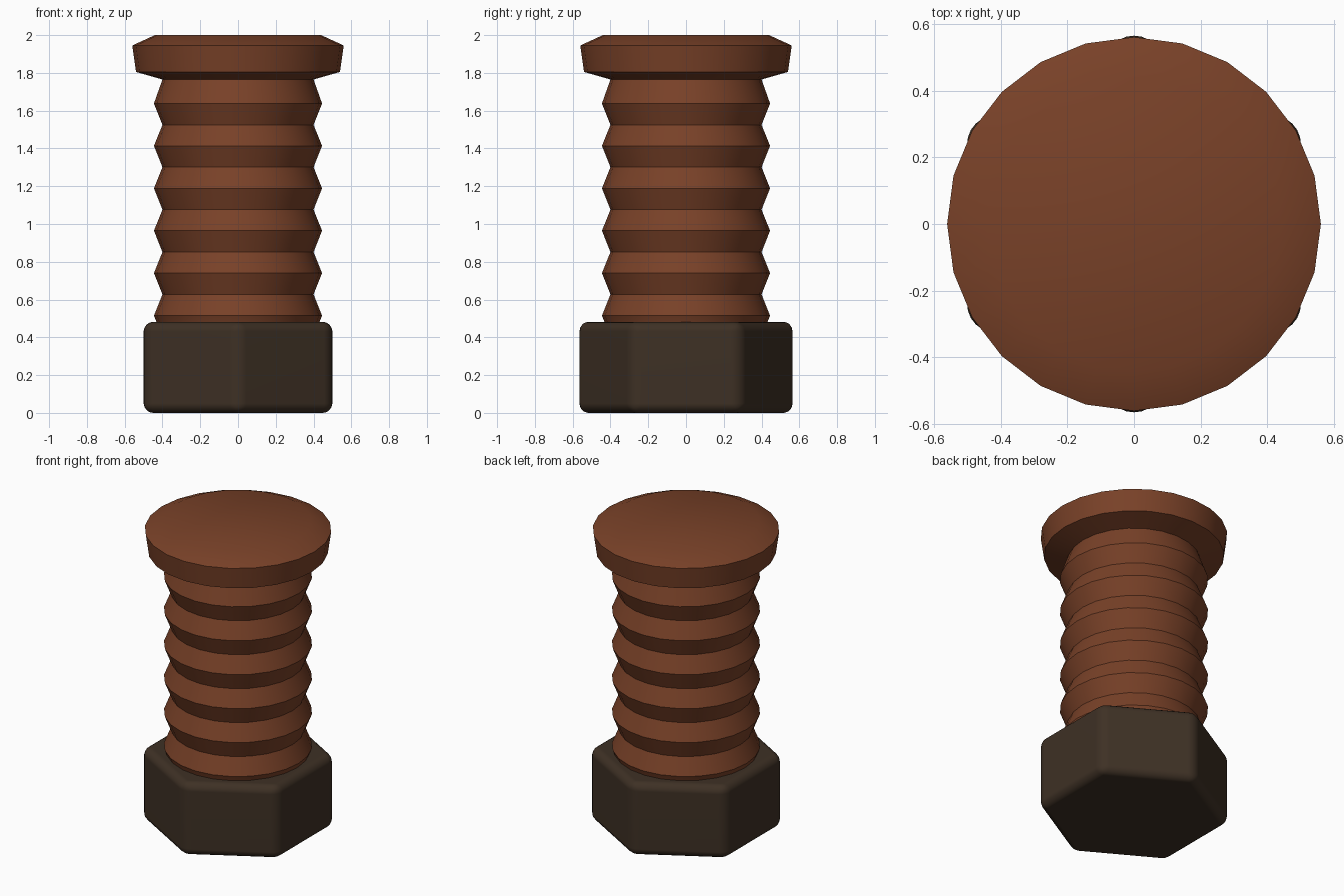
import bpy, bmesh, math

cube = bpy.data.objects.get("Cube")
if cube:
    bpy.data.objects.remove(cube, do_unlink=True)


def make_material(name, rgb):
    mat = bpy.data.materials.new(name)
    mat.use_nodes = True
    color = (*rgb, 1.0)
    mat.diffuse_color = color
    bsdf = mat.node_tree.nodes["Principled BSDF"]
    bsdf.inputs["Base Color"].default_value = color
    bsdf.inputs["Roughness"].default_value = 0.8
    return mat


def lathe(name, profile, sides, mat):
    """Closed solid of revolution from (radius, height) points, top to bottom."""
    bm = bmesh.new()
    rings = []
    for r, z in profile:
        angles = [2 * math.pi * i / sides for i in range(sides)]
        rings.append([bm.verts.new((r * math.sin(a), -r * math.cos(a), z)) for a in angles])
    for upper, lower in zip(rings, rings[1:]):
        for i in range(sides):
            j = (i + 1) % sides
            bm.faces.new((upper[i], lower[i], lower[j], upper[j]))
    bm.faces.new(rings[0])
    bm.faces.new(reversed(rings[-1]))
    bmesh.ops.recalc_face_normals(bm, faces=bm.faces)
    mesh = bpy.data.meshes.new(name)
    bm.to_mesh(mesh)
    bm.free()
    mesh.materials.append(mat)
    obj = bpy.data.objects.new(name, mesh)
    bpy.context.collection.objects.link(obj)
    return obj


def smooth(obj, degrees):
    bpy.ops.object.select_all(action="DESELECT")
    obj.select_set(True)
    bpy.context.view_layer.objects.active = obj
    bpy.ops.object.shade_smooth_by_angle(angle=math.radians(degrees))


rust = make_material("rust_brown", (0.19, 0.053, 0.021))
iron = make_material("dark_iron", (0.048, 0.03, 0.018))

# Bolt: chamfered round head, then a shank of ridged rings
profile = [(0.44, 2.0), (0.56, 1.945), (0.54, 1.805), (0.40, 1.765)]
for k in range(6):
    ridge = 1.638 - 0.2245 * k
    profile += [(0.445, ridge), (0.40, ridge - 0.113)]
profile.append((0.40, 0.01))
bolt = lathe("threaded_bolt", profile, 24, rust)
smooth(bolt, 30)

# Hexagonal nut with rounded edges, points facing front and back
hex_radius = 0.5 / math.cos(math.pi / 6)
nut = lathe("hex_nut", [(hex_radius, 0.482), (hex_radius, 0.0)], 6, iron)
bevel = nut.modifiers.new("rounded_edges", "BEVEL")
bevel.width = 0.05
bevel.segments = 4
bevel.limit_method = "ANGLE"
smooth(nut, 180)
nut.modifiers.new("flat_sides", "WEIGHTED_NORMAL")
